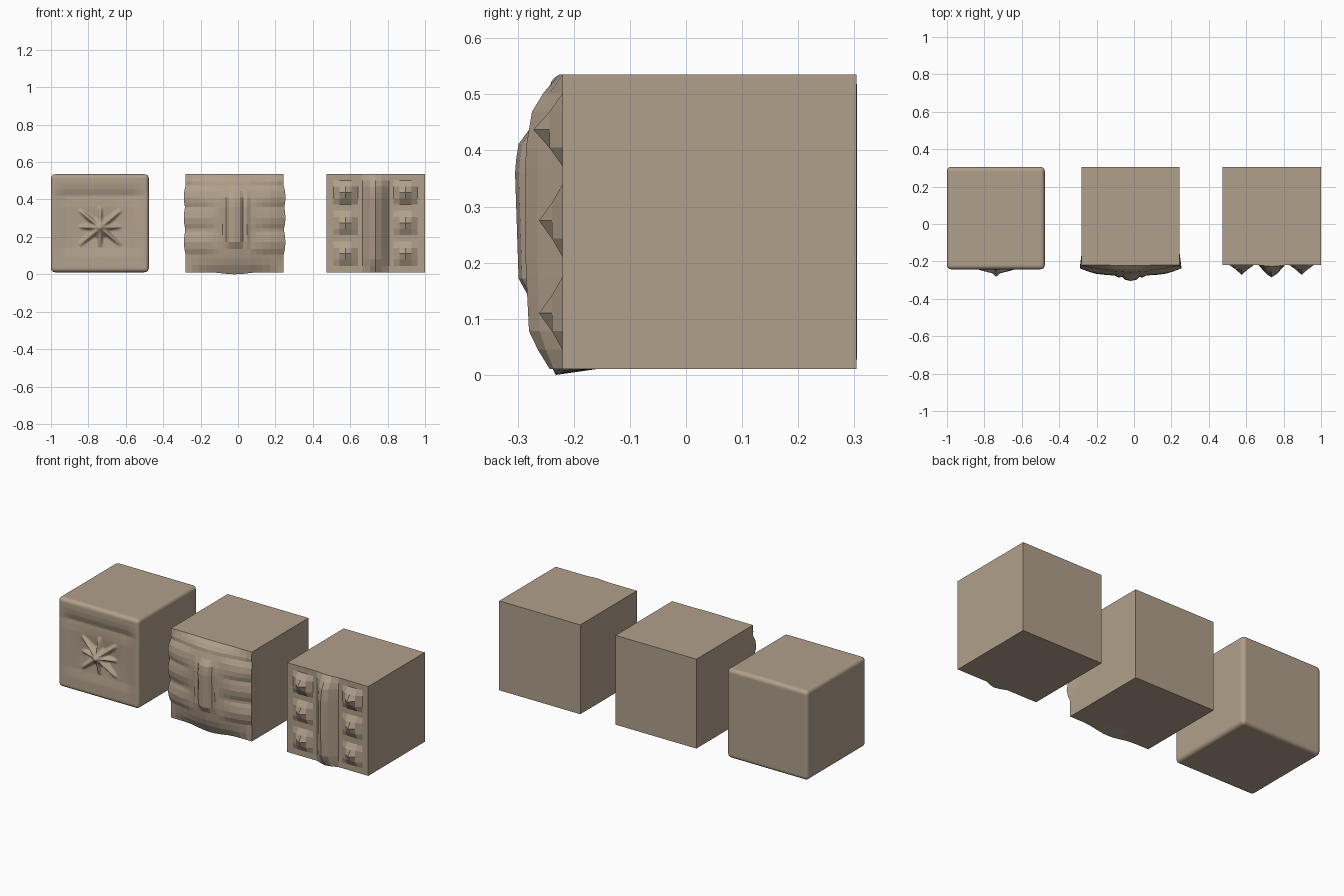
import bpy, bmesh, math
from mathutils import Vector

if "Cube" in bpy.data.objects:
    bpy.data.objects.remove(bpy.data.objects["Cube"])

Z0, Z1, FRONT, BACK, RING = 0.011, 0.535, -0.22, 0.304, -0.155
STONE = bpy.data.materials.new("stone")
STONE.diffuse_color = (0.44, 0.35, 0.26, 1)
STONE.use_nodes = True
STONE.node_tree.nodes["Principled BSDF"].inputs["Base Color"].default_value = STONE.diffuse_color


def finish(bm, name, smooth=False):
    bmesh.ops.recalc_face_normals(bm, faces=bm.faces)
    me = bpy.data.meshes.new(name)
    bm.to_mesh(me)
    bm.free()
    me.materials.append(STONE)
    ob = bpy.data.objects.new(name, me)
    bpy.context.collection.objects.link(ob)
    for p in me.polygons:
        p.use_smooth = smooth
    return ob


def lerp_table(t, pts):
    for (a, va), (b, vb) in zip(pts, pts[1:]):
        if t <= b:
            return va + (vb - va) * max(0, t - a) / (b - a)
    return pts[-1][1]


def bump(d, w):
    return math.cos(d / w * math.pi / 2) ** 2 if abs(d) < w else 0.0


# Low-poly block with a sculpted, gridded front face
def carved_block(name, xs, zs, shape):
    bm = bmesh.new()
    nx, nz = len(xs), len(zs)
    g = [[bm.verts.new(shape(x, z)) for z in zs] for x in xs]
    for i in range(nx - 1):
        for j in range(nz - 1):
            bm.faces.new((g[i][j], g[i + 1][j], g[i + 1][j + 1], g[i][j + 1]))
    sides = [[(i, 0) for i in range(nx)], [(nx - 1, j) for j in range(nz)],
             [(i, nz - 1) for i in range(nx - 1, -1, -1)], [(0, j) for j in range(nz - 1, -1, -1)]]
    ring, back = {}, {}
    for s in sides:
        for i, j in s:
            if (i, j) not in ring:
                ring[i, j] = bm.verts.new((xs[i], RING, zs[j]))
        for k in (s[0], s[-1]):
            if k not in back:
                back[k] = bm.verts.new((xs[k[0]], BACK, zs[k[1]]))
    for s in sides:
        for a, b in zip(s, s[1:]):
            bm.faces.new((g[a[0]][a[1]], g[b[0]][b[1]], ring[b], ring[a]))
        bm.faces.new([ring[k] for k in s] + [back[s[-1]], back[s[0]]])
    bm.faces.new([back[s[0]] for s in sides])
    return finish(bm, name)


# Smooth rounded block with raised bands and a star-shaped relief
ARMS = [(0, 0.115), (180, 0.105), (50, 0.148), (-50, 0.148), (88, 0.115), (-88, 0.115),
        (130, 0.148), (-130, 0.148)]


def star_relief(x, z):
    dx, dz = x + 0.737, z - 0.25
    if dx * dx + dz * dz > 0.04:
        return 0.0
    h = 0.044 * max(0, 1 - math.hypot(dx, dz) / 0.06)
    for ang, ln in ARMS:
        a = math.radians(ang)
        u = dx * math.sin(a) + dz * math.cos(a)
        v = -dx * math.cos(a) + dz * math.sin(a)
        if 0 <= u <= ln:
            t = u / ln
            h = max(h, 0.034 * (1 - t) ** 0.7 * bump(v, 0.023 - 0.008 * t))
    return h


def rounded_block():
    lo, hi, r = Vector((-1, -0.242, Z0)), Vector((-0.477, 0.305, Z1)), 0.022
    mid, size = (lo + hi) / 2, hi - lo
    bm = bmesh.new()
    bmesh.ops.create_cube(bm, size=1)
    bmesh.ops.subdivide_edges(bm, edges=bm.edges[:], cuts=89, use_grid_fill=True)
    for v in bm.verts:
        p = Vector([mid[k] + v.co[k] * size[k] for k in range(3)])
        c = Vector([min(max(p[k], lo[k] + r), hi[k] - r) for k in range(3)])
        n = (p - c).normalized()
        q = c + n * r
        if v.co.y < -0.499:
            x, z = q.x, q.z
            side = max(0, min(1, (0.26 - abs(x - mid.x)) / 0.08))
            dish = lerp_table(z, [(0.03, 0), (0.09, 0.002), (0.14, 0.008), (0.36, 0.009),
                                  (0.395, 0.012), (0.42, 0.015), (0.455, 0.004), (0.485, 0)])
            hollow = 0.01 * bump(x - mid.x, 0.22) * bump(z - 0.25, 0.17)
            q.y += (dish * side + hollow - star_relief(x, z) * 1.35) * max(0, -n.y)
        v.co = q
    finish(bm, "star_block", True)


rounded_block()


# Ribbed block: bulging front, central breastbone, three ribs on each side
def ribs(x, z):
    d = x + 0.018
    a = abs(d)
    mid = lerp_table(z, [(Z0, 0.012), (0.06, 0.044), (0.13, 0.058), (0.37, 0.066),
                         (0.45, 0.053), (0.49, 0.036), (Z1, 0.003)])
    fade = lerp_table(a, [(0, 1), (0.1, 0.82), (0.18, 0.62), (0.24, 0.35), (0.262, 0.15)])
    h = mid * fade
    if 0.17 < z < 0.42:
        h += lerp_table(a, [(0, 0.019), (0.03, 0.016), (0.045, 0.003), (0.065, 0.008), (0.085, 0)])
    rib = max(bump(z - c, 0.068) ** 0.5 for c in (0.172, 0.302, 0.412))
    h += lerp_table(a, [(0.08, 0), (0.13, 0.6), (0.20, 1), (0.262, 0.8)]) * (0.018 * rib - 0.009)
    if 0.48 < z < Z1:
        h += 0.006
    out = 0.010 * rib * (a > 0.255) * (0.09 < z < 0.47)
    dz = -0.011 * bump(d, 0.14) if z <= Z0 else 0
    return (x + math.copysign(out, d), FRONT - max(h, 0), z + dz)


half = [0.03, 0.045, 0.065, 0.085, 0.115, 0.15, 0.19, 0.23, 0.262]
xs = [-0.018 - a for a in reversed(half)] + [-0.018] + [-0.018 + a for a in half]
zs = [Z0, 0.05, 0.085, 0.105, 0.135, 0.172, 0.21, 0.23, 0.244, 0.27, 0.302, 0.335, 0.36,
      0.385, 0.412, 0.445, 0.475, 0.495, 0.515, Z1]
carved_block("ribbed_block", xs, zs, ribs)


# Spiked block: central vertical ridge flanked by two columns of pyramids
def spikes(x, z):
    d = abs(x - 0.736)
    along = lerp_table(z, [(Z0, 0.35), (0.07, 0.9), (0.2, 1), (0.4, 1), (0.48, 0.8), (Z1, 0.1)])
    h = along * lerp_table(d, [(0, 0.066), (0.03, 0.045), (0.07, 0)])
    for cx in (0.576, 0.896):
        for cz, tall in ((0.11, 0.042), (0.275, 0.042), (0.437, 0.052)):
            r = max(abs(x - cx), abs(z - cz))
            h = max(h, tall * lerp_table(r, [(0, 1), (0.032, 0.45), (0.065, 0)]))
    return (x, FRONT - h, z)


half = [0.03, 0.07, 0.095, 0.128, 0.16, 0.192, 0.225, 0.263]
xs = [0.736 - a for a in reversed(half)] + [0.736] + [0.736 + a for a in half]
zs = [Z0, 0.045, 0.078, 0.11, 0.142, 0.175, 0.21, 0.243, 0.275, 0.307, 0.34,
      0.372, 0.405, 0.437, 0.469, 0.502, Z1]
carved_block("spiked_block", xs, zs, spikes)
